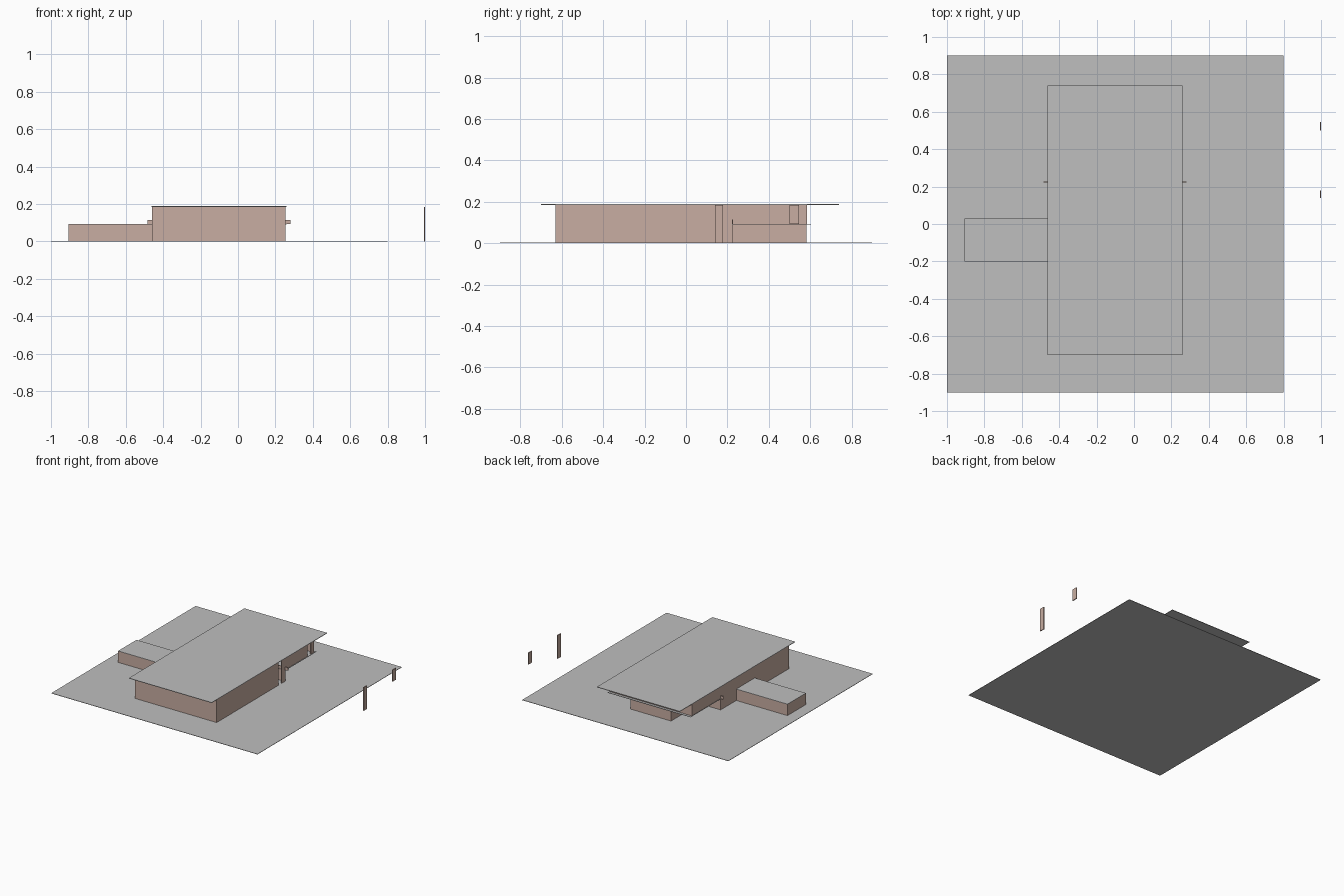
import bpy, bmesh

if "Cube" in bpy.data.objects:
    bpy.data.objects.remove(bpy.data.objects["Cube"])


def material(name, rgb):
    m = bpy.data.materials.new(name)
    m.diffuse_color = (*rgb, 1.0)
    m.use_nodes = True
    m.node_tree.nodes["Principled BSDF"].inputs["Base Color"].default_value = m.diffuse_color
    return m


GREY = material("grey_slab", (0.52, 0.52, 0.52))
CLAY = material("clay_wall", (0.58, 0.42, 0.36))


def box(name, x, y, z, mat):
    """Axis-aligned box from (min, max) ranges."""
    bm = bmesh.new()
    bmesh.ops.create_cube(bm, size=1.0)
    for v in bm.verts:
        v.co = [r[0] + (c + 0.5) * (r[1] - r[0]) for c, r in zip(v.co, (x, y, z))]
    me = bpy.data.meshes.new(name)
    bm.to_mesh(me)
    bm.free()
    me.materials.append(mat)
    ob = bpy.data.objects.new(name, me)
    bpy.context.collection.objects.link(ob)
    return ob


T = 0.006                       # wall thickness
X0, X1 = -0.46, 0.255           # house sides
Y0, YM, Y1 = -0.63, 0.225, 0.585  # front, lower back, upper back
G, F, R = 0.003, 0.093, 0.185   # ground, upper floor, roof heights

# Ground sheet, roof and rear deck
box("ground_sheet", (-1.0, 0.8), (-0.9, 0.9), (0, G), GREY)
box("main_roof", (-0.463, 0.26), (-0.70, 0.74), (R, R + 0.004), GREY)
box("rear_deck", (-0.463, 0.26), (0.22, 0.605), (F - 0.003, F), GREY)

# Hollow house shell
box("front_wall", (X0 + T, X1 - T), (Y0, Y0 + T), (G, R), CLAY)
box("lower_back_wall", (X0 + T, X1 - T), (YM - T, YM), (G, F - 0.003), CLAY)
box("upper_back_wall", (X0 + T, X1 - T), (Y1 - T, Y1), (F, R), CLAY)
box("left_wall", (X0, X0 + T), (Y0, YM), (G, R), CLAY)
box("left_upper_wall", (X0, X0 + T), (YM, Y1), (F, R), CLAY)

# Right side with two tall openings
for name, ya, yb, z in (("right_wall", Y0, 0.14, G), ("right_wall_pier", 0.18, YM, G),
                        ("right_upper_wall", YM, 0.50, F), ("right_upper_pier", 0.545, Y1, F)):
    box(name, (X1 - T, X1), (ya, yb), (z, R), CLAY)

# Loose panels that match the openings
box("tall_panel", (1 - T, 1.0), (0.14, 0.18), (0, R), CLAY)
box("short_panel", (1 - T, 1.0), (0.50, 0.545), (F, R), CLAY)

# Beam with ends sticking out on both sides
box("deck_beam", (-0.485, 0.282), (0.222, 0.228), (F, 0.115), CLAY)

# Room below the deck
box("lower_rear_room", (-0.278, 0.078), (YM, 0.583), (G, F - 0.003), CLAY)

# Side annex
box("annex_walls", (-0.907, X0), (-0.20, 0.03), (G, F - 0.003), CLAY)
box("annex_roof", (-0.907, X0), (-0.20, 0.03), (F - 0.003, F), GREY)
